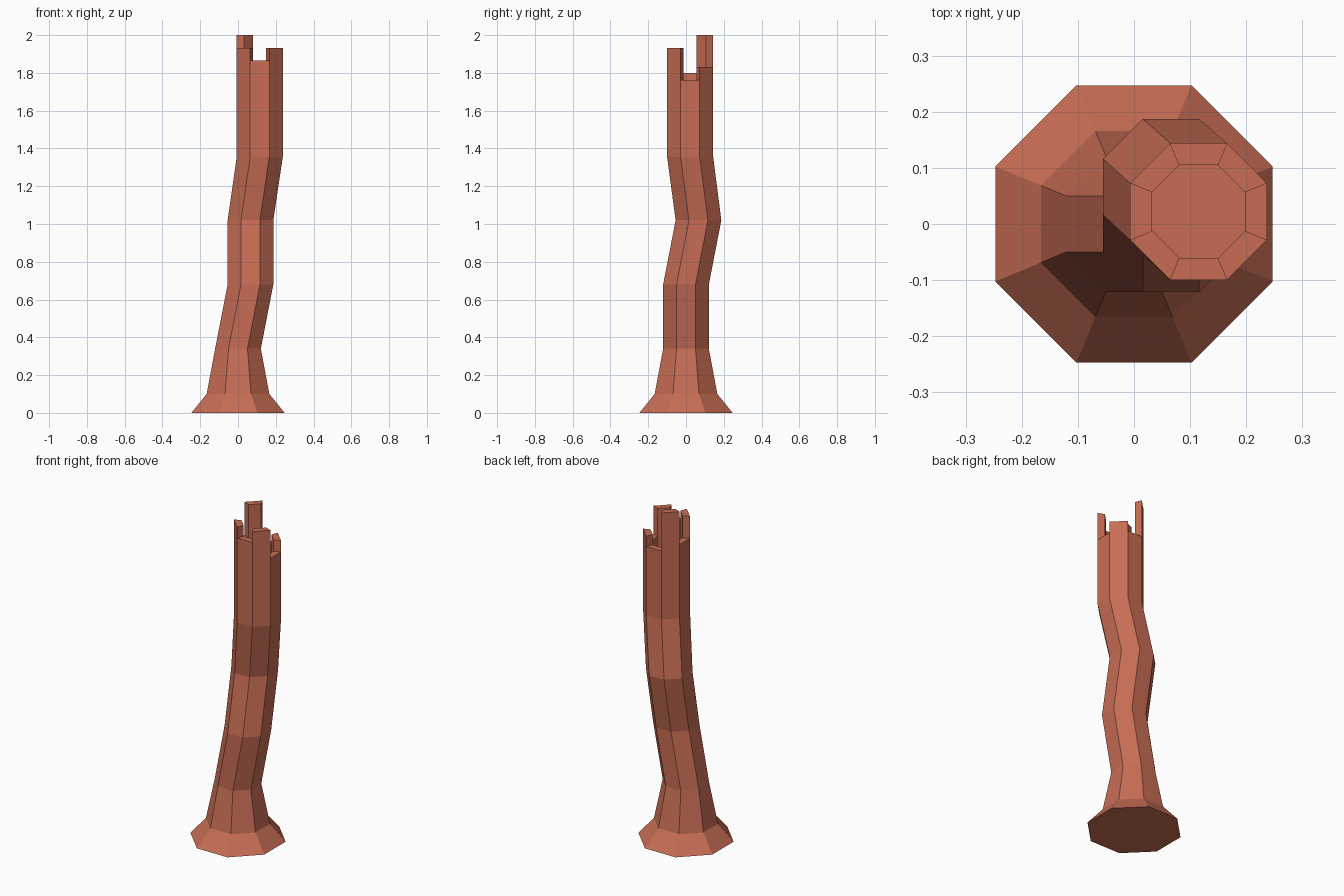
import bpy, bmesh
from math import pi, cos, sin
from mathutils import Vector

cube = bpy.data.objects.get("Cube")
if cube:
    bpy.data.objects.remove(cube, do_unlink=True)

SIDES = 8
# Trunk bends: centre x, centre y, height, half width across flats
BENDS = [
    (0, 0, 0, 0.247),
    (0, 0, 0.10, 0.166),
    (0, 0, 0.34, 0.121),
    (0.066, 0, 0.68, 0.121),
    (0.066, 0.066, 1.02, 0.121),
    (0.115, 0.022, 1.355, 0.122),
]
# Broken rim heights, one per side, counter-clockwise from +x
RIM = [1.762, 1.832, 1.77, 2.0, 1.80, 1.932, 1.866, 1.932]
FLOOR = 1.69
INNER = 0.083

bark = bpy.data.materials.new("reddish_brown_bark")
bark.use_nodes = True
colour = (0.57, 0.152, 0.088, 1)
bark.diffuse_color = colour
bark.node_tree.nodes["Principled BSDF"].inputs["Base Color"].default_value = colour


def corner(i, cx, cy, z, half):
    a = (i - 0.5) * 2 * pi / SIDES
    r = half / cos(pi / SIDES)
    return Vector((cx + r * cos(a), cy + r * sin(a), z))


bm = bmesh.new()


def face(*points):
    bm.faces.new([bm.verts.new(p) for p in points])


cx, cy, top_z, half = BENDS[-1]


def outer(i, z):
    return corner(i, cx, cy, z, half)


def inner(i, z):
    return corner(i, cx, cy, z, INNER)


# Base and hollow floor
face(*[corner(i, *BENDS[0]) for i in reversed(range(SIDES))])
face(*[inner(i, FLOOR) for i in range(SIDES)])

for i in range(SIDES):
    # Bending trunk side
    for low, high in zip(BENDS, BENDS[1:]):
        face(corner(i, *low), corner(i + 1, *low), corner(i + 1, *high), corner(i, *high))
    # Jagged wall: outside, inside and rim
    h = RIM[i]
    face(outer(i, top_z), outer(i + 1, top_z), outer(i + 1, h), outer(i, h))
    face(inner(i + 1, FLOOR), inner(i, FLOOR), inner(i, h), inner(i + 1, h))
    face(outer(i, h), outer(i + 1, h), inner(i + 1, h), inner(i, h))
    # Step down or up to the next wall piece
    n = RIM[(i + 1) % SIDES]
    j = i + 1
    face(outer(j, n), inner(j, n), inner(j, h), outer(j, h))

bmesh.ops.remove_doubles(bm, verts=bm.verts, dist=0.0005)
mesh = bpy.data.meshes.new("broken_trunk")
bm.to_mesh(mesh)
bm.free()
mesh.materials.append(bark)
trunk = bpy.data.objects.new("broken_trunk", mesh)
bpy.context.collection.objects.link(trunk)
